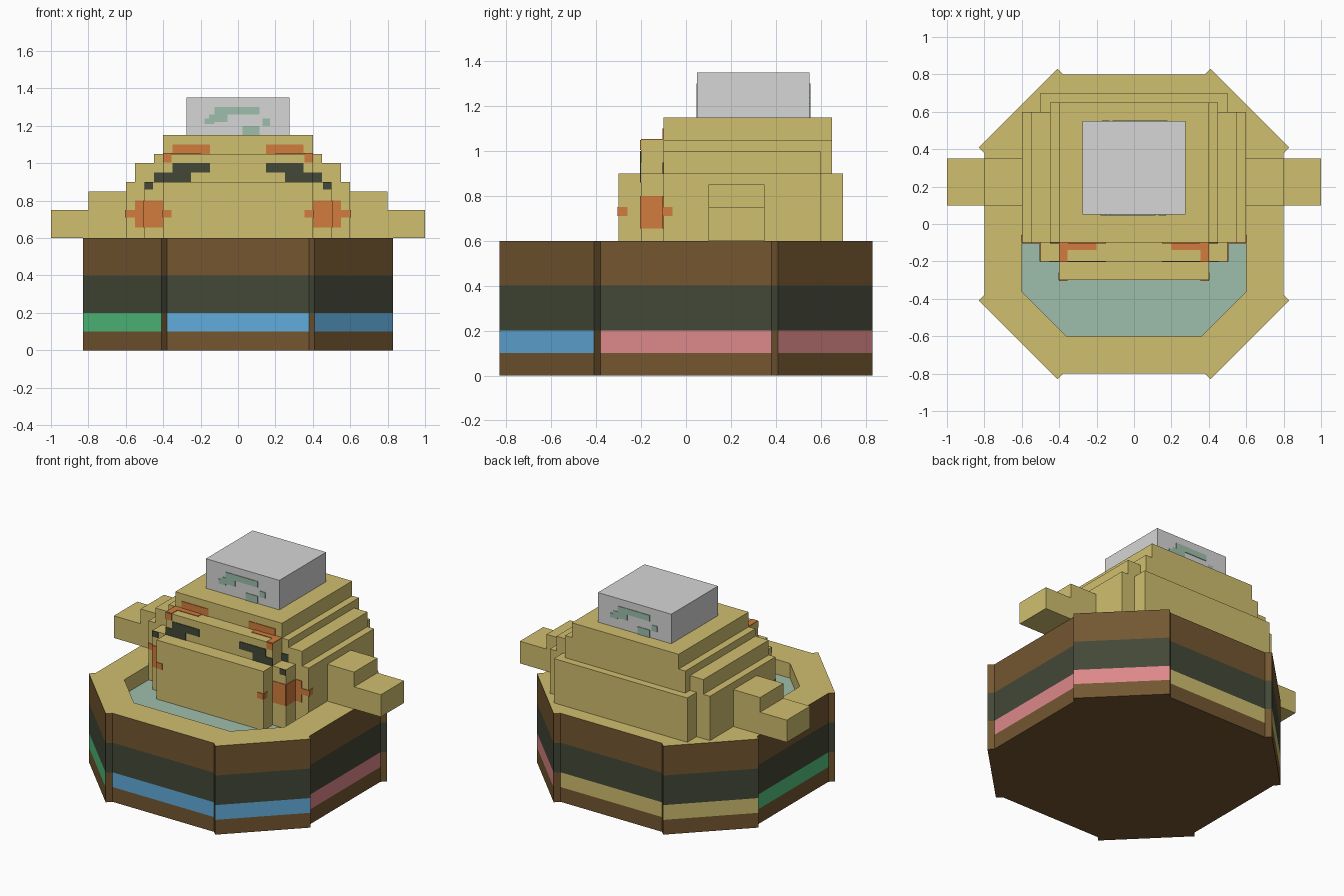
import bpy
import bmesh

old = bpy.data.objects.get("Cube")
if old:
    bpy.data.objects.remove(old, do_unlink=True)


def material(name, rgb):
    linear = [((c / 255 + 0.055) / 1.055) ** 2.4 for c in rgb] + [1]
    mat = bpy.data.materials.new(name)
    mat.use_nodes = True
    mat.diffuse_color = linear
    mat.node_tree.nodes["Principled BSDF"].inputs["Base Color"].default_value = linear
    return mat


khaki = material("khaki", (208, 191, 110))
brown = material("brown", (115, 86, 48))
dark = material("dark_green", (67, 72, 55))
blue = material("blue", (97, 172, 220))
pink = material("pink", (221, 136, 138))
green = material("green", (82, 192, 126))
grey = material("grey", (214, 214, 214))
water = material("water_green", (158, 191, 172))
orange = material("orange", (209, 124, 62))


def finish(name, bm, mats):
    bmesh.ops.recalc_face_normals(bm, faces=bm.faces)
    mesh = bpy.data.meshes.new(name)
    bm.to_mesh(mesh)
    bm.free()
    for mat in mats:
        mesh.materials.append(mat)
    obj = bpy.data.objects.new(name, mesh)
    bpy.context.collection.objects.link(obj)
    return obj


def boxes(name, mat, spans):
    """One object from boxes given as (x span, y span, z span)."""
    bm = bmesh.new()
    for span in spans:
        verts = bmesh.ops.create_cube(bm, size=1)["verts"]
        for v in verts:
            for i, (lo, hi) in enumerate(span):
                v.co[i] = lo if v.co[i] < 0 else hi
    return finish(name, bm, [mat])


def pair(name, mat, spans):
    """The same boxes on the left and mirrored to the right."""
    boxes("left_" + name, mat, spans)
    flipped = [((-x[1], -x[0]), y, z) for x, y, z in spans]
    boxes("right_" + name, mat, flipped)


def thin(at):
    return (at - 0.004, at + 0.004)


def wide(x):
    return (-x, x)


# Tub: eight-sided wall with small corner ridges, coloured bands and water
def around(points):
    ring = []
    for _ in range(4):
        ring += points
        points = [(-y, x) for x, y in points]
    return ring


outer = around([(0.38, -0.8), (0.41, -0.83), (0.83, -0.41), (0.8, -0.38)])
inner = around([(0.36, -0.6), (0.6, -0.36)])
bm = bmesh.new()


def ring(points, z):
    return [bm.verts.new((x, y, z)) for x, y in points]


def face(verts, index):
    bm.faces.new(verts).material_index = index


tub_mats = [brown, dark, khaki, water, blue, pink, khaki, green]
levels = [ring(outer, z) for z in (0, 0.1, 0.2, 0.4, 0.6)]
rim, basin = ring(inner, 0.6), ring(inner, 0.5)
for band, (low, high) in enumerate(zip(levels, levels[1:])):
    for j in range(16):
        index = 1 if band == 2 else 0
        if band == 1 and j % 2:
            index = 4 + (j // 4 + (j % 4 == 3)) % 4
        n = (j + 1) % 16
        face((low[j], low[n], high[n], high[j]), index)
top = levels[-1]
for k in range(4):
    a, p = 4 * k, 2 * k
    face(top[a:a + 4] + [rim[p + 1], rim[p]], 2)
    face((top[a + 3], top[(a + 4) % 16], rim[(p + 2) % 8], rim[p + 1]), 2)
for j in range(8):
    n = (j + 1) % 8
    face((rim[j], rim[n], basin[n], basin[j]), 2)
face(basin, 3)
face(levels[0], 0)
finish("tub", bm, tub_mats)

# Stepped body
BASE = 0.5
body = {
    "body_sides": (0.6, (-0.1, 0.6), (BASE, 0.9)),
    "body_core": (0.5, (-0.2, 0.7), (BASE, 0.9)),
    "body_belly": (0.4, (-0.3, 0.5), (BASE, 0.9)),
    "shoulder_step": (0.55, (-0.1, 0.6), (0.9, 1.0)),
    "head_step": (0.45, (-0.1, 0.65), (0.9, 1.05)),
    "face_block": (0.4, (-0.2, 0.0), (0.9, 1.05)),
    "head_top": (0.4, (-0.1, 0.65), (1.05, 1.15)),
}
for name, (x, y, z) in body.items():
    boxes(name, khaki, [(wide(x), y, z)])

# Arms resting on the rim
ARM = (0.1, 0.35)
pair("arm", khaki, [((0.6, 0.8), ARM, (0.6, 0.85)), ((0.8, 1.0), ARM, (0.6, 0.75))])

# Folded cloth on the head, with marks front and back
boxes("head_cloth", grey, [(wide(0.275), (0.05, 0.55), (1.15, 1.35))])
marks = [
    ((-0.125, 0.115), (1.26, 1.3)),
    ((-0.155, -0.055), (1.22, 1.26)),
    ((-0.18, -0.125), (1.21, 1.24)),
    ((0.025, 0.115), (1.15, 1.2)),
    ((0.13, 0.17), (1.2, 1.24)),
]
boxes("cloth_front_marks", water, [(x, thin(0.05), z) for x, z in marks])
boxes("cloth_back_marks", water, [((-x[1], -x[0]), thin(0.55), z) for x, z in marks])

# Brows, wrapping over the edge of the face block
pair("brow", orange, [
    ((0.15, 0.35), thin(-0.1), (1.05, 1.1)),
    ((0.2, 0.4), (-0.14, -0.1), thin(1.05)),
    ((0.355, 0.4), (-0.2, -0.14), thin(1.05)),
    ((0.355, 0.4), thin(-0.2), (1.005, 1.05)),
])

# Slanted eyes
pair("eye", dark, [
    ((0.15, 0.35), thin(-0.2), (0.95, 1.0)),
    ((0.25, 0.4), thin(-0.2), (0.9, 0.95)),
    ((0.4, 0.45), thin(-0.1), (0.9, 0.95)),
    ((0.455, 0.5), thin(-0.2), (0.86, 0.9)),
])

# Cheeks, running round the body steps
TALL, SHORT = (0.655, 0.8), (0.71, 0.75)
pair("cheek", orange, [
    ((0.355, 0.4), thin(-0.3), SHORT),
    (thin(0.4), (-0.3, -0.26), SHORT),
    ((0.4, 0.5), thin(-0.2), TALL),
    (thin(0.5), (-0.2, -0.1), TALL),
    ((0.5, 0.55), thin(-0.1), TALL),
    ((0.55, 0.6), thin(-0.1), SHORT),
    (thin(0.6), (-0.1, -0.06), SHORT),
])
